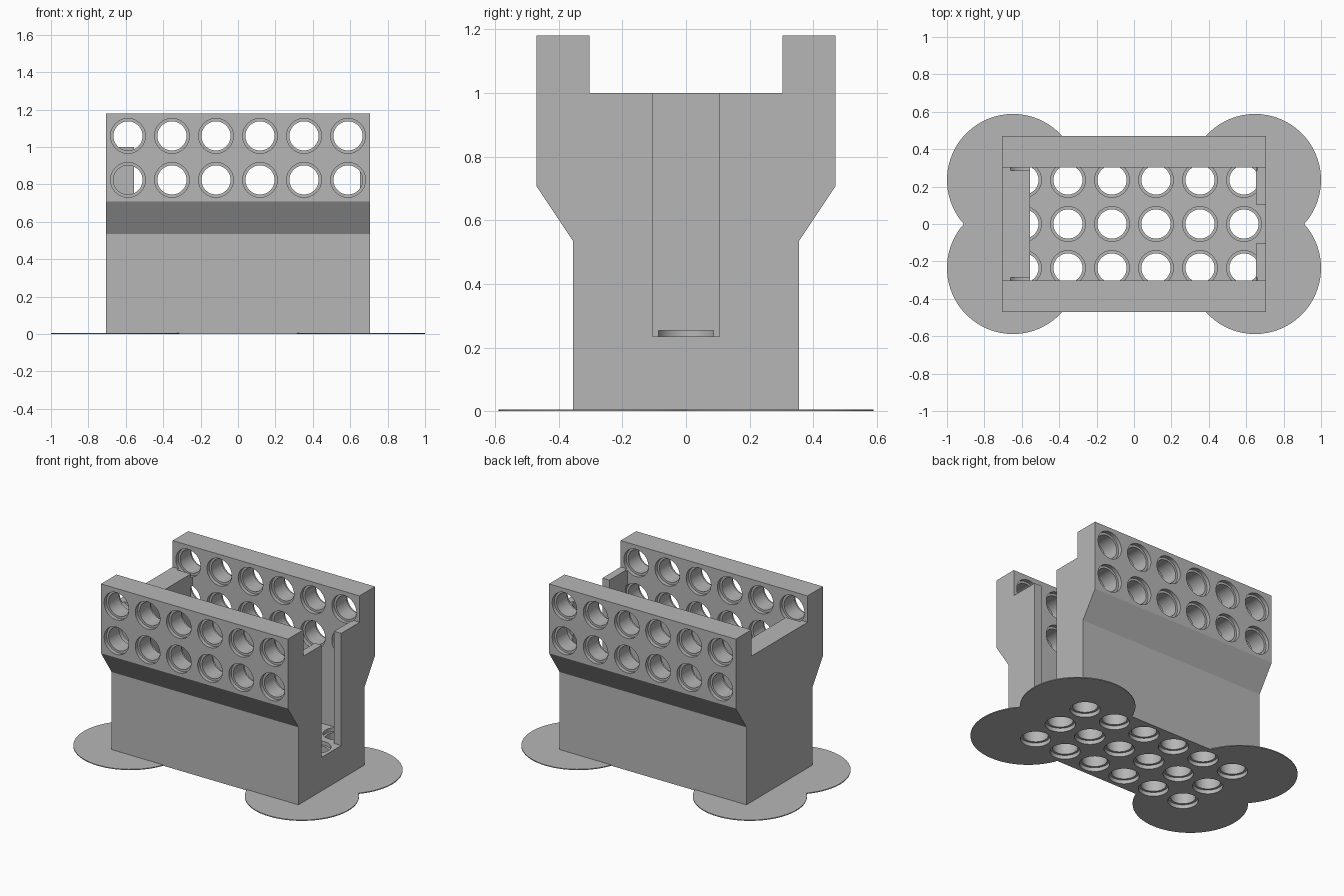
import bpy, bmesh, math
from mathutils import Matrix, Vector

if "Cube" in bpy.data.objects:
    bpy.data.objects.remove(bpy.data.objects["Cube"], do_unlink=True)

PITCH = 0.2353            # spacing of the pin holes
HALF_X, TOP = 0.705, 1.18
INNER_Y, OUTER_Y = 0.303, 0.47
FLOOR, RIM = 0.235, 1.0   # floor top and end wall top
BORE, RECESS = 0.078, 0.093
DEPTH, OVER = 0.026, 0.018
SEGMENTS = 48

grey = bpy.data.materials.new("light_grey")
grey.use_nodes = True
colour = (0.47, 0.47, 0.47, 1)
grey.diffuse_color = colour
grey.node_tree.nodes["Principled BSDF"].inputs["Base Color"].default_value = colour


def finish(bm, name):
    bmesh.ops.recalc_face_normals(bm, faces=bm.faces)
    mesh = bpy.data.meshes.new(name)
    bm.to_mesh(mesh)
    bm.free()
    mesh.materials.append(grey)
    obj = bpy.data.objects.new(name, mesh)
    bpy.context.collection.objects.link(obj)
    return obj


def prism(bm, points, offset):
    face = bm.faces.new([bm.verts.new(p) for p in points])
    result = bmesh.ops.extrude_face_region(bm, geom=[face])
    verts = [g for g in result["geom"] if isinstance(g, bmesh.types.BMVert)]
    bmesh.ops.translate(bm, verts=verts, vec=offset)


def box(bm, low, high):
    low, high = Vector(low), Vector(high)
    matrix = Matrix.Translation((low + high) / 2) @ Matrix.Diagonal((*(high - low), 1))
    bmesh.ops.create_cube(bm, size=1, matrix=matrix)


def hole(bm, length, matrix):
    """Stepped pin along z: a bore with a wider recess at both ends."""
    steps = [(RECESS, -OVER), (RECESS, DEPTH), (BORE, DEPTH),
             (BORE, length - DEPTH), (RECESS, length - DEPTH), (RECESS, length + OVER)]
    rings = []
    for r, z in steps:
        angles = [math.tau * i / SEGMENTS for i in range(SEGMENTS)]
        rings.append([bm.verts.new(matrix @ Vector((r * math.cos(a), r * math.sin(a), z)))
                      for a in angles])
    for a, b in zip(rings, rings[1:]):
        for i in range(SEGMENTS):
            j = (i + 1) % SEGMENTS
            bm.faces.new((a[i], a[j], b[j], b[i]))
    bm.faces.new(rings[0][::-1])
    bm.faces.new(rings[-1])


def cut(obj, cutter):
    mod = obj.modifiers.new("cut", "BOOLEAN")
    mod.operation = "DIFFERENCE"
    mod.solver = "EXACT"
    mod.object = cutter
    cutter.hide_render = True
    bpy.context.view_layer.objects.active = obj
    bpy.ops.object.modifier_apply(modifier=mod.name)


# Body: flared end profile swept along x
half = [(0.355, 0), (0.355, 0.535), (OUTER_Y, 0.707), (OUTER_Y, TOP), (INNER_Y, TOP), (INNER_Y, RIM)]
outline = half + [(-y, z) for y, z in reversed(half)]
bm = bmesh.new()
prism(bm, [(-HALF_X, y, z) for y, z in outline], (2 * HALF_X, 0, 0))
body = finish(bm, "box_body")

# Cavity between the thick and the thin end wall
bm = bmesh.new()
box(bm, (-0.555, -INNER_Y, FLOOR), (0.652, INNER_Y, TOP + 0.1))
cavity = finish(bm, "cavity_cutter")

# Open slot in the thin end wall
bm = bmesh.new()
box(bm, (0.6, -0.105, FLOOR), (0.8, 0.105, TOP + 0.1))
slot = finish(bm, "slot_cutter")

# Pin holes through the floor and the upper side walls
columns = [(i - 2.5) * PITCH for i in range(6)]
bm = bmesh.new()
for x in columns:
    for row in (-1, 0, 1):
        hole(bm, FLOOR, Matrix.Translation((x, row * PITCH, 0)))
floor_holes = finish(bm, "floor_hole_cutter")

bm = bmesh.new()
for x in columns:
    for z in (3.5 * PITCH, 4.5 * PITCH):
        for side in (-1, 1):
            turn = Matrix.Rotation(-side * math.pi / 2, 4, "X")
            hole(bm, OUTER_Y - INNER_Y, Matrix.Translation((x, side * INNER_Y, z)) @ turn)
side_holes = finish(bm, "side_hole_cutter")

for cutter in (cavity, slot, floor_holes, side_holes):
    cut(body, cutter)

# Thin brim: a pair of merged discs under each end
RADIUS, CENTRE = 0.353, 0.647
meet = math.asin(PITCH / RADIUS)
brims = []
for side, name in ((1, "left_brim"), (-1, "right_brim")):
    points = []
    for y, start in ((-PITCH, math.pi - meet), (PITCH, -meet)):
        for i in range(SEGMENTS):
            a = start + (math.pi + 2 * meet) * i / SEGMENTS
            points.append((side * (CENTRE + RADIUS * math.cos(a)), y + RADIUS * math.sin(a), 0))
    bm = bmesh.new()
    prism(bm, points, (0, 0, 0.006))
    brim = finish(bm, name)
    cut(brim, floor_holes)
    brims.append(brim)

for cutter in (cavity, slot, floor_holes, side_holes):
    bpy.data.objects.remove(cutter, do_unlink=True)

# Smooth hole walls, crisp edges
bpy.ops.object.select_all(action="DESELECT")
for obj in [body] + brims:
    obj.select_set(True)
bpy.context.view_layer.objects.active = body
bpy.ops.object.shade_smooth_by_angle(angle=math.radians(25))
